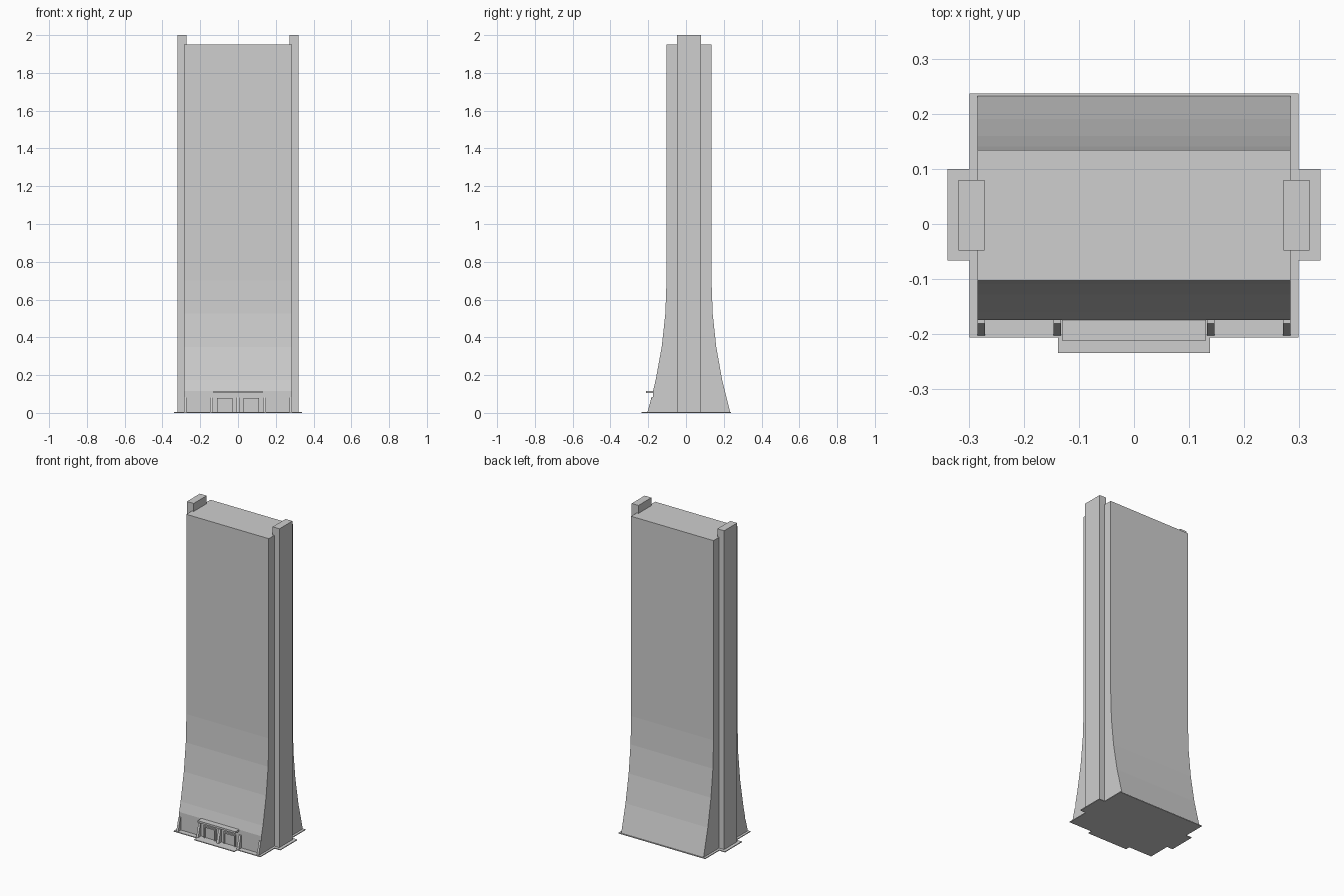
import bpy
import bmesh

cube = bpy.data.objects.get("Cube")
if cube:
    bpy.data.objects.remove(cube, do_unlink=True)

grey = bpy.data.materials.new("concrete_grey")
grey.use_nodes = True
colour = (0.62, 0.62, 0.62, 1)
grey.diffuse_color = colour
grey.node_tree.nodes["Principled BSDF"].inputs["Base Color"].default_value = colour


def prism(name, points, place, depth):
    """Extrude an outline; place turns each 2D point into 3D, depth is the sweep."""
    bm = bmesh.new()
    face = bm.faces.new([bm.verts.new(place(*p)) for p in points])
    swept = bmesh.ops.extrude_face_region(bm, geom=[face])["geom"]
    bmesh.ops.translate(bm, vec=depth, verts=[v for v in swept if isinstance(v, bmesh.types.BMVert)])
    bmesh.ops.recalc_face_normals(bm, faces=bm.faces)
    mesh = bpy.data.meshes.new(name)
    bm.to_mesh(mesh)
    bm.free()
    mesh.materials.append(grey)
    obj = bpy.data.objects.new(name, mesh)
    bpy.context.collection.objects.link(obj)
    return obj


def side_profile(name, points, x0, x1):
    return prism(name, points, lambda y, z: (x0, y, z), (x1 - x0, 0, 0))


def box(name, x0, x1, y0, y1, z0, z1):
    return side_profile(name, [(y0, z0), (y1, z0), (y1, z1), (y0, z1)], x0, x1)


FLARE_TOP = 0.7
RECESS_Y, RECESS_Z = -0.175, 0.115


def flare(z):
    return max(0, 1 - z / FLARE_TOP) ** 2


def front_y(z):
    return -0.103 - 0.102 * flare(z)


def back_y(z):
    return 0.135 + 0.1 * flare(z)


# Slab with flared foot and a recessed strip at the front of the ground floor
levels = [FLARE_TOP * i / 4 for i in range(5)] + [1.95]
front = [(RECESS_Y, 0), (RECESS_Y, RECESS_Z)] + [(front_y(z), z) for z in levels[1:]]
back = [(back_y(z), z) for z in reversed(levels)]
side_profile("main_slab", front + back, -0.285, 0.285)

# Stepped ground plate with a porch and two side landings
half = [(0.139, -0.235), (0.139, -0.207), (0.3, -0.207), (0.3, -0.067),
        (0.34, -0.067), (0.34, 0.1), (0.3, 0.1), (0.3, 0.238)]
outline = half + [(-x, y) for x, y in reversed(half)]
prism("ground_plate", outline, lambda x, y: (x, y, 0), (0, 0, 0.005))

# Fins that carry the flare down over the recess
fin = [(RECESS_Y + 0.005, 0), (front_y(0), 0), (front_y(0.085), 0.085), (RECESS_Y + 0.005, 0.085)]

for label, s in (("left", 1), ("right", -1)):
    box(label + "_stair_tower", s * 0.273, s * 0.32, -0.048, 0.08, 0, 2)
    side_profile(label + "_outer_fin", fin, s * 0.272, s * 0.285)
    side_profile(label + "_entrance_fin", fin, s * 0.133, s * 0.147)
    # Door surround and door leaf
    box(label + "_door_inner_post", s * 0.028, s * 0.036, -0.185, RECESS_Y + 0.005, 0, 0.078)
    box(label + "_door_outer_post", s * 0.102, s * 0.110, -0.185, RECESS_Y + 0.005, 0, 0.078)
    box(label + "_door_lintel", s * 0.028, s * 0.110, -0.185, RECESS_Y + 0.005, 0.07, 0.078)
    box(label + "_door", s * 0.036, s * 0.102, -0.178, RECESS_Y + 0.005, 0, 0.07)

# Entrance divider and canopy
side_profile("entrance_centre_fin", fin, -0.008, 0.008)
box("entrance_canopy", -0.131, 0.131, -0.212, RECESS_Y + 0.002, 0.104, 0.116)
